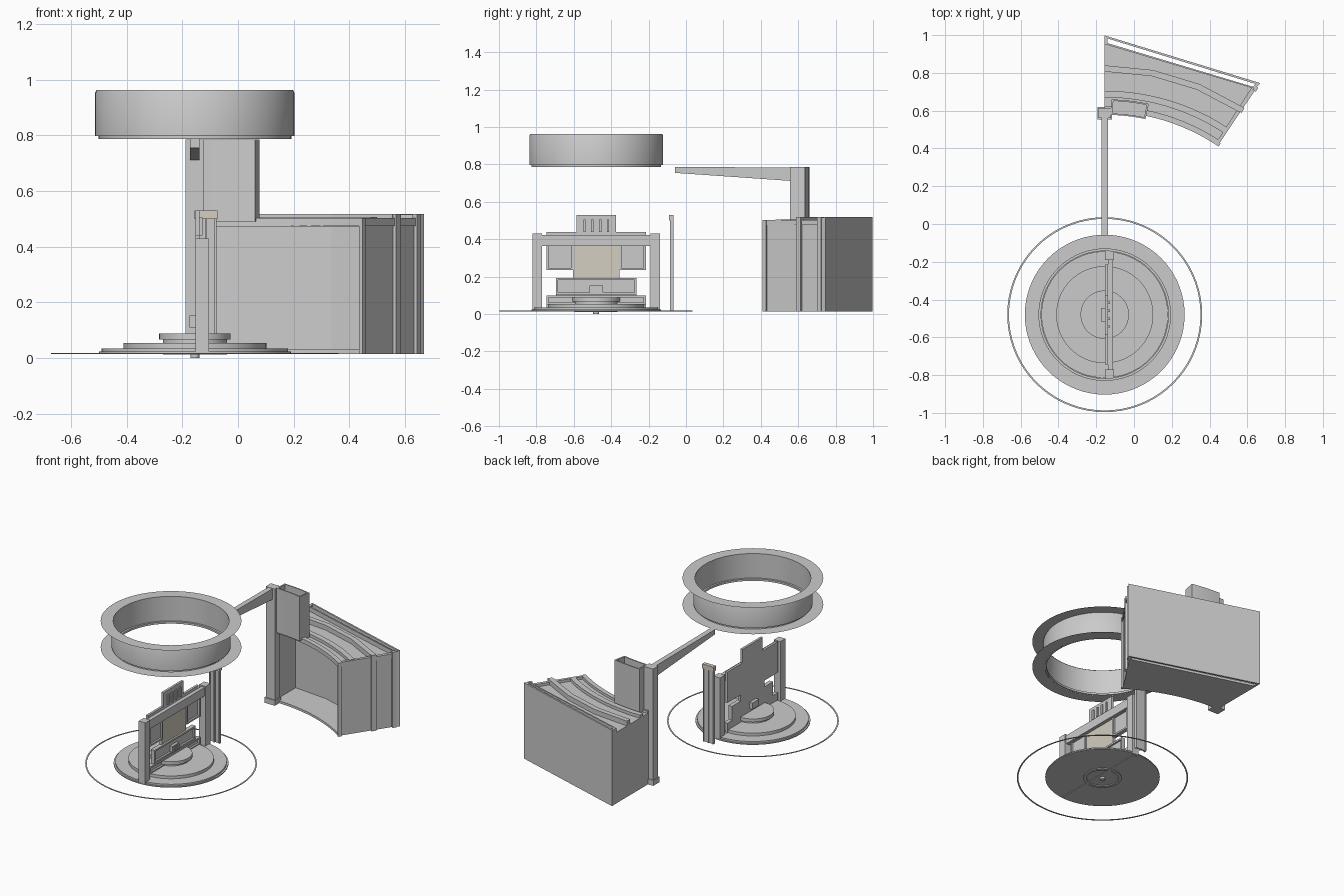
import bpy, bmesh
from math import sin, cos, radians, pi

if "Cube" in bpy.data.objects:
    bpy.data.objects.remove(bpy.data.objects["Cube"])

CX, CY = -0.155, -0.48          # common centre of turntable and curved cabinet
SWEEP = 33.5                    # cabinet sweep in degrees, clockwise from +y

beige = bpy.data.materials.new("beige")
beige.diffuse_color = (0.66, 0.62, 0.54, 1)
beige.use_nodes = True
beige.node_tree.nodes["Principled BSDF"].inputs["Base Color"].default_value = beige.diffuse_color


def finish(name, bm, smooth=False, mat=None):
    bmesh.ops.recalc_face_normals(bm, faces=bm.faces)
    me = bpy.data.meshes.new(name)
    bm.to_mesh(me)
    bm.free()
    ob = bpy.data.objects.new(name, me)
    bpy.context.collection.objects.link(ob)
    if mat:
        me.materials.append(mat)
    if smooth:
        bpy.ops.object.select_all(action='DESELECT')
        ob.select_set(True)
        bpy.context.view_layer.objects.active = ob
        bpy.ops.object.shade_smooth_by_angle(angle=radians(30))
    return ob


def prism(name, pts, lo, hi, axis='z', smooth=False, mat=None):
    """Extrude a 2D outline: (x,y) along z, or (y,z) along x."""
    put = (lambda p, h: (p[0], p[1], h)) if axis == 'z' else (lambda p, h: (h, p[0], p[1]))
    bm = bmesh.new()
    a = [bm.verts.new(put(p, lo)) for p in pts]
    b = [bm.verts.new(put(p, hi)) for p in pts]
    bm.faces.new(a[::-1])
    bm.faces.new(b)
    for i in range(len(pts)):
        j = (i + 1) % len(pts)
        bm.faces.new((a[i], a[j], b[j], b[i]))
    return finish(name, bm, smooth, mat)


def box(name, x0, x1, y0, y1, z0, z1, mat=None):
    return prism(name, [(x0, y0), (x1, y0), (x1, y1), (x0, y1)], z0, z1, mat=mat)


def polar(r, a):
    return CX + r * sin(radians(a)), CY + r * cos(radians(a))


def arc(r, a0, a1, n):
    return [polar(r, a0 + (a1 - a0) * i / n) for i in range(n + 1)]


def sector(name, r0, r1, z0, z1, a0=0, a1=SWEEP, n=12):
    return prism(name, arc(r0, a0, a1, n) + arc(r1, a1, a0, n), z0, z1, smooth=n > 3)


def lathe(name, prof, closed=True, n=72):
    bm = bmesh.new()
    rings = [[bm.verts.new((CX + r * cos(2 * pi * i / n), CY + r * sin(2 * pi * i / n), z))
              for i in range(n)] for r, z in prof]
    for k in range(len(prof) if closed else len(prof) - 1):
        p, q = rings[k], rings[(k + 1) % len(prof)]
        for i in range(n):
            j = (i + 1) % n
            bm.faces.new((p[i], p[j], q[j], q[i]))
    return finish(name, bm, True)


def disc(name, r, z0, z1, n=72):
    return prism(name, arc(r, 0, 360 - 360 / n, n - 1), z0, z1, smooth=True)


# Floor circle and stepped turntable
lathe("floor_ring", [(0.507, 0.015), (0.516, 0.015), (0.516, 0.018), (0.507, 0.018)])
disc("turntable_rim", 0.345, 0.017, 0.024)
disc("turntable_lower", 0.335, 0.024, 0.035)
disc("turntable_middle", 0.257, 0.035, 0.054)
disc("turntable_neck", 0.115, 0.054, 0.066)
disc("turntable_top", 0.128, 0.066, 0.088)
disc("pivot_pin", 0.016, 0.0, 0.017, 24)
lathe("underside_ring", [(0.095, 0.012), (0.115, 0.012), (0.115, 0.018), (0.095, 0.018)])
box("underside_bar", -0.145, -0.12, -0.81, -0.15, 0.013, 0.018)

# Overhead drum with paper-thin flanges
lathe("drum", [(0.350, 0.963), (0.353, 0.963), (0.358, 0.953), (0.358, 0.798),
               (0.347, 0.798), (0.347, 0.787), (0.337, 0.787), (0.337, 0.80), (0.350, 0.80)])
for nm, z in (("upper", 0.963), ("lower", 0.787)):
    lathe(nm + "_flange", [(0.348, z), (0.423, z)], closed=False)

# Stepped back board on the turntable
half = [(0.265, 0.035), (0.265, 0.10), (0.215, 0.10), (0.215, 0.193), (0.125, 0.193),
        (0.125, 0.235), (0.265, 0.235), (0.265, 0.44), (0.105, 0.44), (0.105, 0.53)]
prism("back_board", [(CY + y, z) for y, z in half] + [(CY - y, z) for y, z in half[::-1]],
      -0.153, -0.138, 'x')
box("board_centre", -0.138, -0.134, CY - 0.125, CY + 0.125, 0.2, 0.37, beige)


# Raised borders on the board
def border(name, y0, y1, z0, z1, t=0.011, x0=-0.138, x1=-0.126):
    for tag, a in (("bottom", (y0, y1, z0, z0 + t)), ("top", (y0, y1, z1 - t, z1)),
                   ("near", (y0, y0 + t, z0 + t, z1 - t)), ("far", (y1 - t, y1, z0 + t, z1 - t))):
        box(f"{name}_{tag}", x0, x1, *a)


border("lower_border", CY - 0.265, CY + 0.265, 0.05, 0.10)
border("middle_border", CY - 0.215, CY + 0.215, 0.105, 0.193)
for s, nm in ((-1, "front"), (1, "rear")):
    ys = sorted((CY + s * 0.125, CY + s * 0.265))
    border(nm + "_wing_border", *ys, 0.235, 0.375)
    ys = sorted((CY + s * 0.29, CY + s * 0.342))
    box(nm + "_post", -0.153, -0.105, *ys, 0.017, 0.43)
for i in range(4):
    y = CY - 0.063 + i * 0.042
    box(f"crest_rib_{i}", -0.138, -0.128, y - 0.006, y + 0.006, 0.44, 0.505)
box("cross_beam", -0.137, -0.112, CY - 0.29, CY + 0.29, 0.365, 0.422)
box("latch_block", -0.175, -0.12, CY - 0.035, CY + 0.035, 0.11, 0.152)
for i in range(5):
    y = CY - 0.026 + i * 0.013
    box(f"latch_fin_{i}", -0.12, -0.114, y - 0.003, y + 0.003, 0.113, 0.15)

# Narrow upright screen behind the turntable
box("screen_plate", -0.153, -0.077, -0.078, -0.07, 0.017, 0.5)
for i, x in enumerate((-0.153, -0.119, -0.084)):
    box(f"screen_strip_{i}", x, x + 0.007, -0.086, -0.066, 0.017, 0.5)
box("screen_head", -0.157, -0.073, -0.092, -0.066, 0.5, 0.53, beige)

# Column and tapered arm
box("column", -0.188, -0.122, 0.56, 0.613, 0.017, 0.785)
box("column_foot", -0.194, -0.117, 0.553, 0.62, 0.015, 0.05)
prism("arm", [(-0.06, 0.755), (0.56, 0.712), (0.56, 0.783), (-0.06, 0.787)], -0.172, -0.138, 'x')

# Open-topped curved sign box beside the column
A0, A1 = 1.8, 11.8
sector("sign_front", 1.058, 1.066, 0.49, 0.785, A0, A1)
sector("sign_back", 1.132, 1.14, 0.49, 0.785, A0, A1)
for nm, a in (("left", A0), ("right", A1 - 0.5)):
    sector(f"sign_{nm}_end", 1.064, 1.134, 0.49, 0.785, a, a + 0.5, 1)
sector("sign_bottom", 1.064, 1.134, 0.49, 0.5, A0, A1)

# Curved cabinet, open at the front
outline = arc(1.08, 0, SWEEP, 14) + [polar(1.44, SWEEP), (CX, 0.957)]
prism("cabinet_floor", outline, 0.015, 0.03)
prism("cabinet_roof", outline, 0.472, 0.486)
box("left_wall", CX, CX + 0.012, 0.6, 0.957, 0.03, 0.475)
sector("right_wall", 1.085, 1.44, 0.03, 0.475, SWEEP - 0.6, SWEEP, 1)
sector("alcove_back", 1.29, 1.31, 0.03, 0.475, n=3)

# Roof ridges and the matching ribs on the right side
sector("front_ridge", 1.075, 1.105, 0.475, 0.503)
sector("middle_ridge", 1.15, 1.185, 0.484, 0.506)
sector("rear_ridge", 1.287, 1.32, 0.484, 0.518, n=3)
for i, (r0, r1, h) in enumerate(((1.075, 1.095, 0.503), (1.29, 1.32, 0.518), (1.425, 1.45, 0.518))):
    sector(f"side_rib_{i}", r0, r1, 0.015, h, SWEEP - 0.2, SWEEP + 0.6, 1)
sector("side_rail", 1.09, 1.44, 0.475, 0.503, SWEEP - 0.6, SWEEP + 0.3, 1)

# Flat rear panel with inner rail and end posts
prism("rear_panel", [(CX, 0.987), (0.658, 0.737), (0.668, 0.746), (CX, 0.998)], 0.015, 0.518)
prism("rear_rail", [(CX, 0.952), (0.636, 0.717), (0.638, 0.724), (CX, 0.962)], 0.472, 0.515)
prism("rear_post_left", [(CX, 0.957), (CX + 0.015, 0.952), (CX + 0.015, 0.985), (CX, 0.99)], 0.015, 0.515)
prism("rear_post_right", [(0.628, 0.722), (0.643, 0.717), (0.665, 0.74), (0.645, 0.745)], 0.015, 0.515)
